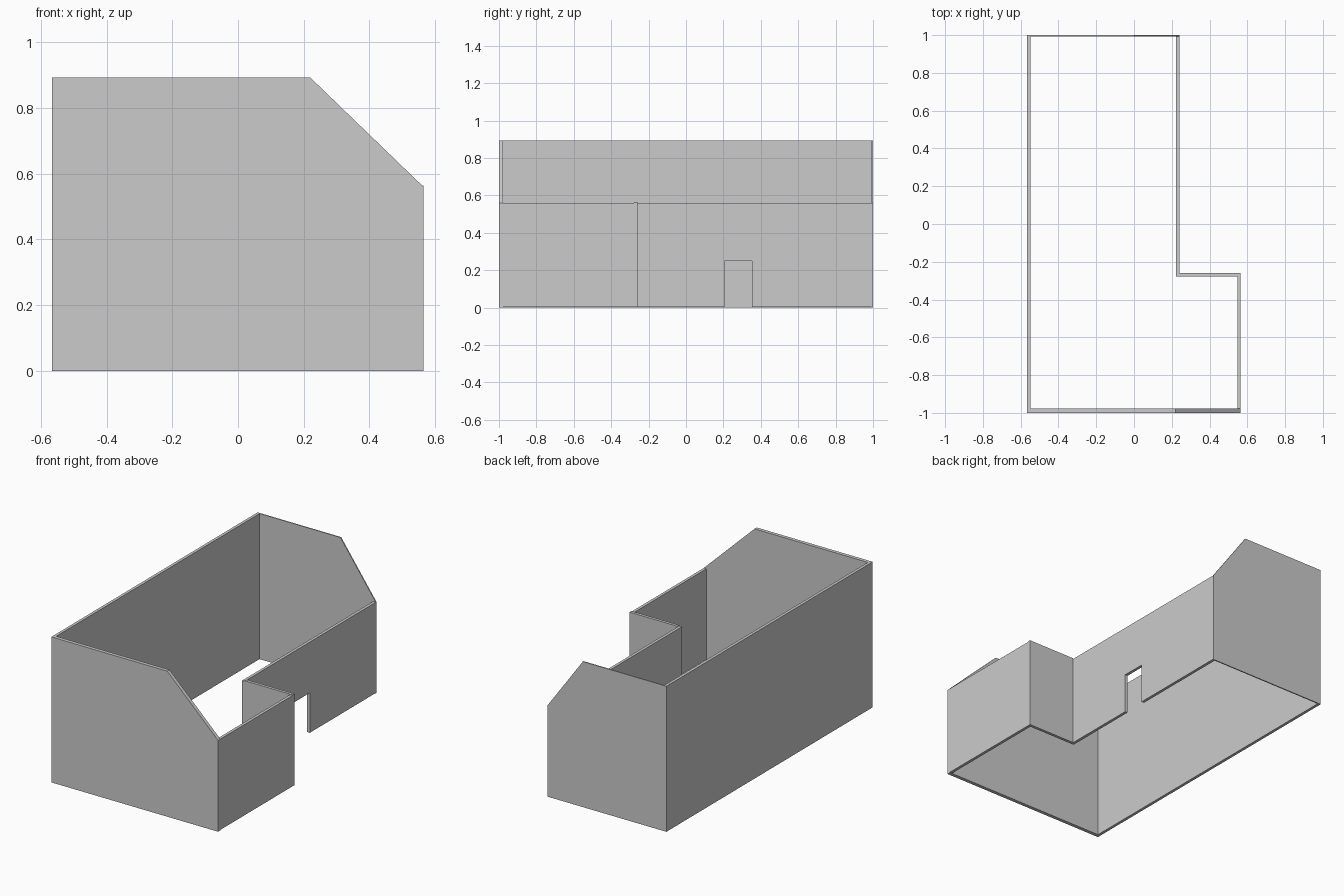
import bpy, bmesh
from mathutils import Vector

if "Cube" in bpy.data.objects:
    bpy.data.objects.remove(bpy.data.objects["Cube"])

# One plain plaster colour for every wall
plaster = bpy.data.materials.new("grey_plaster")
plaster.diffuse_color = (0.6, 0.6, 0.6, 1)
plaster.use_nodes = True
plaster.node_tree.nodes["Principled BSDF"].inputs["Base Color"].default_value = plaster.diffuse_color


def wall(name, profile, axis, start, end):
    """Extrude an upright (side, z) outline along 'x' or 'y' from start to end."""
    bm = bmesh.new()
    place = (lambda s, z: (start, s, z)) if axis == 'x' else (lambda s, z: (s, start, z))
    face = bm.faces.new([bm.verts.new(place(s, z)) for s, z in profile])
    new = bmesh.ops.extrude_face_region(bm, geom=[face])["geom"]
    d = end - start
    move = Vector((d, 0, 0)) if axis == 'x' else Vector((0, d, 0))
    bmesh.ops.translate(bm, vec=move, verts=[v for v in new if isinstance(v, bmesh.types.BMVert)])
    bmesh.ops.recalc_face_normals(bm, faces=bm.faces)
    mesh = bpy.data.meshes.new(name)
    bm.to_mesh(mesh)
    bm.free()
    mesh.materials.append(plaster)
    obj = bpy.data.objects.new(name, mesh)
    bpy.context.collection.objects.link(obj)
    return obj


def rect(a, b, z0, z1):
    return [(a, z0), (b, z0), (b, z1), (a, z1)]


TOP, EAVE, BASE = 0.893, 0.56, 0.003
LEFT, MID, RIGHT = -0.567, 0.24, 0.565
FRONT, STEP, BACK = -1.0, -0.26, 1.0
T = 0.018                      # wall thickness
FRONT_IN, BACK_IN = FRONT + 0.022, BACK - 0.007

# Gable walls, each with one sloping shoulder
wall("front_gable_wall",
     [(LEFT, 0), (RIGHT, 0), (RIGHT, EAVE), (0.22, TOP), (LEFT, TOP)], 'y', FRONT, FRONT_IN)
wall("back_gable_wall",
     [(LEFT, 0), (MID, 0), (MID, EAVE), (0.0, TOP), (LEFT, TOP)], 'y', BACK_IN, BACK)

# Tall plain side
wall("left_wall", rect(FRONT_IN, BACK_IN, 0, TOP), 'x', LEFT, LEFT + T)

# Low side with the doorway notch
wall("doorway_wall",
     [(STEP - T, BASE), (0.207, BASE), (0.207, 0.248), (0.354, 0.248), (0.354, BASE),
      (BACK_IN, BASE), (BACK_IN, EAVE), (STEP - T, EAVE)], 'x', MID - T, MID)

# Projecting bay
wall("bay_return_wall", rect(MID, RIGHT, BASE, EAVE + 0.004), 'y', STEP - T, STEP)
wall("bay_side_wall", rect(FRONT_IN, STEP - T, BASE, EAVE), 'x', RIGHT - T, RIGHT)
